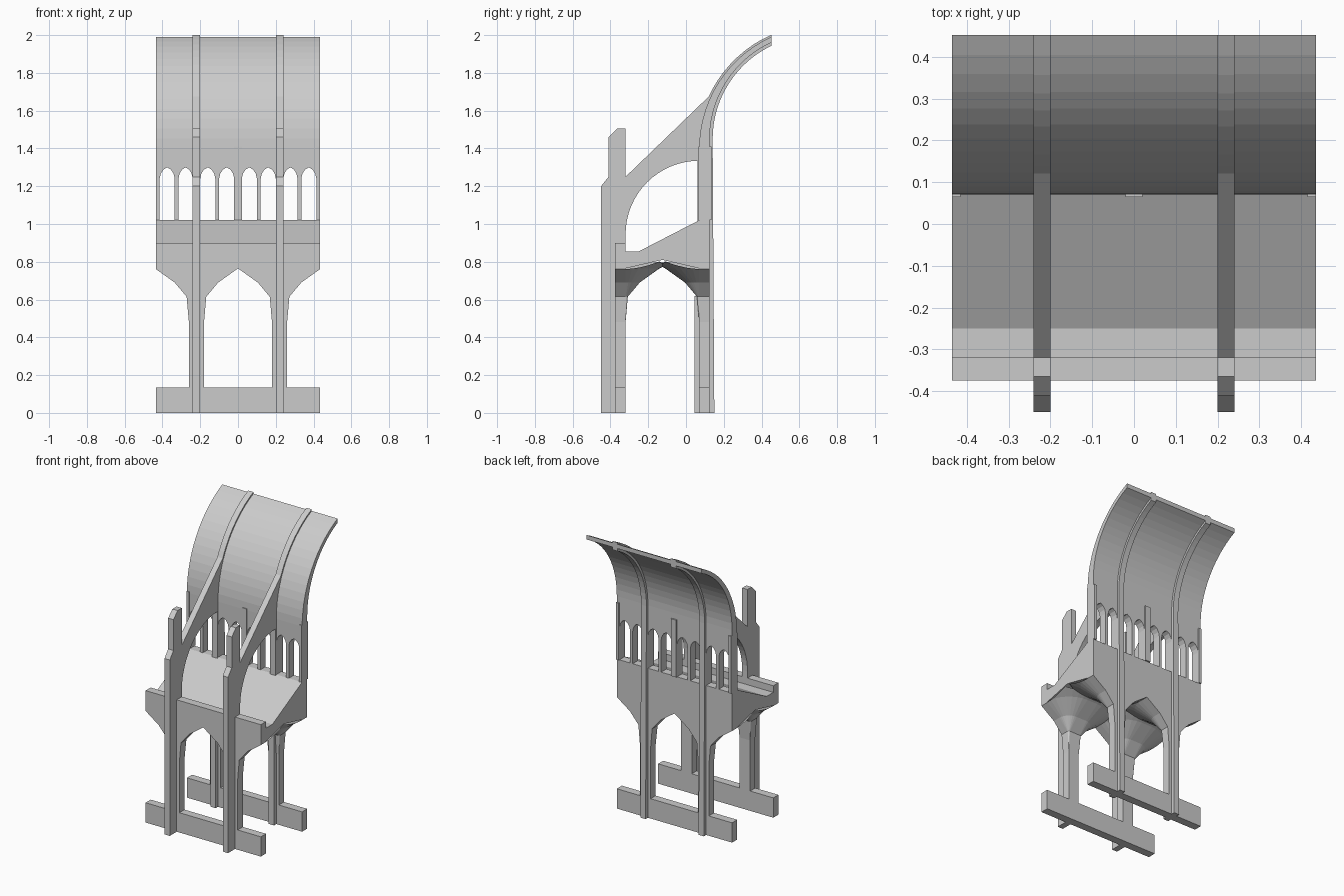
import bpy, bmesh, math

cube = bpy.data.objects.get("Cube")
if cube:
    bpy.data.objects.remove(cube)

stone = bpy.data.materials.new("grey stone")
stone.use_nodes = True
GREY = (0.6, 0.6, 0.6, 1)
stone.diffuse_color = GREY
stone.node_tree.nodes["Principled BSDF"].inputs["Base Color"].default_value = GREY


def finish(name, bm):
    mesh = bpy.data.meshes.new(name)
    bm.to_mesh(mesh)
    bm.free()
    mesh.materials.append(stone)
    bpy.context.collection.objects.link(bpy.data.objects.new(name, mesh))


def prism(name, pts, axis, a, b):
    """Extrude an outline from a to b: (y, z) points along x, or (x, z) points along y."""
    bm = bmesh.new()
    put = (lambda p, d: (d, *p)) if axis == "x" else (lambda p, d: (p[0], d, p[1]))
    lo = [bm.verts.new(put(p, a)) for p in pts]
    hi = [bm.verts.new(put(p, b)) for p in pts]
    bm.faces.new(lo)
    bm.faces.new(hi[::-1])
    for i in range(len(pts)):
        j = (i + 1) % len(pts)
        bm.faces.new((lo[i], hi[i], hi[j], lo[j]))
    bmesh.ops.recalc_face_normals(bm, faces=bm.faces)
    finish(name, bm)


def box(name, x0, x1, y0, y1, z0, z1):
    prism(name, [(y0, z0), (y1, z0), (y1, z1), (y0, z1)], "x", x0, x1)


def arc(cy, cz, r, y_end, z_start, n=14):
    """Curve rising from vertical at z_start over to y_end."""
    a0 = math.asin((z_start - cz) / r)
    a1 = math.acos((cy - y_end) / r)
    angles = [a0 + (a1 - a0) * i / n for i in range(n + 1)]
    return [(cy - r * math.cos(a), cz + r * math.sin(a)) for a in angles]


W = 0.435                      # half width
PX, LEG = 0.22, 0.04           # pier centre and half width of its leg
RIB = 0.02                     # half width of buttresses and ribs
BACK = 0.452
FRONT_WALL = (-0.375, -0.32)
REAR_WALL = (0.07, 0.125)
MID_Y = (FRONT_WALL[1] + REAR_WALL[0]) / 2
SPAN_Y = MID_Y - FRONT_WALL[1]
SPRING = 0.48

# Vault curve: distance from the pier and height
CURVE = [(0, SPRING), (0.012, 0.615), (0.075, 0.69), (0.18, 0.765), (0.27, 0.81)]


def height(r):
    for (r0, z0), (r1, z1) in zip(CURVE, CURVE[1:]):
        if r <= r1:
            return z0 + (z1 - z0) * (r - r0) / (r1 - r0)
    return CURVE[-1][1]


def half_arch(span):
    return [p for p in CURVE if p[0] < span] + [(span, height(span))]


# Arcaded walls with their legs and ground beams
def arcade(name, ys, top):
    inner = half_arch(PX - LEG)
    outer = half_arch(W - PX - LEG)
    right = [(PX - LEG - r, z) for r, z in reversed(inner)]
    right += [(PX - LEG, 0), (PX + LEG, 0)]
    right += [(PX + LEG + r, z) for r, z in outer] + [(W, top)]
    left = [(-x, z) for x, z in reversed(right[1:])]
    prism(name + "_arcade_wall", left + right, "y", *ys)
    box(name + "_ground_beam", -W, W, *ys, 0, 0.135)


arcade("front", FRONT_WALL, 0.9)
arcade("rear", REAR_WALL, 1.02)

# Aisle roof block
prism("aisle_roof", [(FRONT_WALL[1], 0.765), (MID_Y, 0.81), (REAR_WALL[0], 0.765),
                     (REAR_WALL[0], 1.02), (-0.25, 0.855), (FRONT_WALL[1], 0.855)],
      "x", -W, W)


# Fan vault quarter spreading from one corner of a pier
def fan(name, cx, cy, sx, sy, span_x, span_y, n=8):
    bm = bmesh.new()
    rows = []
    for i in range(n + 1):
        a = math.pi / 2 * i / n
        c, s = math.cos(a), math.sin(a)
        reach = min(span_x / max(c, 1e-6), span_y / max(s, 1e-6))
        radii = [min(r, reach) for r, _ in CURVE]
        rows.append([bm.verts.new((cx + sx * c * r, cy + sy * s * r, height(r)))
                     for r in radii])
    for p, q in zip(rows, rows[1:]):
        for k in range(len(CURVE) - 1):
            bm.faces.new((p[k], p[k + 1], q[k + 1], q[k]))
    bmesh.ops.remove_doubles(bm, verts=bm.verts, dist=1e-5)
    bm.normal_update()
    for f in bm.faces:
        if f.normal.z > 0:
            f.normal_flip()
    finish(name, bm)


# Outlines of buttress, flyer and rear rib, seen from the side
pier_outline = [(-0.45, 0), (FRONT_WALL[1], 0), (FRONT_WALL[1], 1.505), (-0.365, 1.505),
                (-0.41, 1.46), (-0.41, 1.25), (-0.45, 1.2)]
under = [(0.07 - 0.39 * math.cos(a), 0.945 + 0.39 * math.sin(a))
         for a in (math.pi / 2 * i / 16 for i in range(17))]
flyer_outline = under + [(0.1, 1.335), (0.12, 1.5), (0.165, 1.718), (FRONT_WALL[1], 1.25)]
rib_outline = [(0.062, 0.8), (0.062, 1.4)] + arc(0.718, 1.4, 0.658, BACK, 1.4)
rib_outline += arc(0.688, 1.45, 0.547, BACK, 1.45)[::-1] + [(0.15, 0), (0.07, 0), (0.07, 0.8)]

# Transverse arch between front and rear pier
side_arch = half_arch(SPAN_Y)
cross_outline = [(FRONT_WALL[1], 0.8)] + [(FRONT_WALL[1] + r, z) for r, z in side_arch]
cross_outline += [(REAR_WALL[0] - r, z) for r, z in side_arch[-2::-1]] + [(REAR_WALL[0], 0.8)]

for side, s in (("left", 1), ("right", -1)):
    x = s * PX
    prism(side + "_buttress_pier", pier_outline, "x", x - RIB, x + RIB)
    prism(side + "_flying_buttress", flyer_outline, "x", x - RIB, x + RIB)
    prism(side + "_rear_rib", rib_outline, "x", x - RIB, x + RIB)
    box(side + "_rear_shaft", x - RIB, x + RIB, 0.045, 0.07, 0, 0.62)
    prism(side + "_transverse_arch", cross_outline, "x", x - LEG, x + LEG)
    for d, span in ((1, W - PX - LEG), (-1, PX - LEG)):
        for row, y, sy in (("front", FRONT_WALL[1], 1), ("rear", REAR_WALL[0], -1)):
            part = "outer" if d > 0 else "inner"
            fan(f"{side}_{row}_{part}_fan_vault", x + s * d * LEG, y, s * d, sy, span, SPAN_Y)

# Gallery wall with small pointed openings
half = [(0.02, 0.1), (0.12, 0.2), (0.24, 0.315), (0.335, 0.415)]
openings = [(-b, -a) for a, b in reversed(half)] + half
edge = [(-W, 1.24)]
for a, b in openings:
    m, h = (a + b) / 2, (b - a) / 2
    edge += [(m + h * u, 1.24 + 0.06 * v) for u, v in
             ((-1, 0), (-0.85, 0.45), (-0.5, 0.8), (0, 1), (0.5, 0.8), (0.85, 0.45), (1, 0))]
edge += [(W, 1.24)]
prism("gallery_wall", edge + [(W, 1.4), (-W, 1.4)], "y", *REAR_WALL)
for i, x in enumerate((-0.325, -0.11, 0.11, 0.325)):
    box(f"gallery_mullion_{i + 1}", x - 0.01, x + 0.01, *REAR_WALL, 1.02, 1.24)
for name, a, b in (("right", -W, -W + 0.02), ("middle", -0.02, 0.02), ("left", W - 0.02, W)):
    box(name + "_gallery_post", a, b, 0.065, 0.135, 1.02, 1.41)

# Curved main vault
shell = arc(0.718, 1.4, 0.648, BACK, 1.4)
shell += arc(0.688, 1.45, 0.563, BACK, 1.45)[::-1] + [(0.125, 1.4)]
prism("main_vault", shell, "x", -W, W)
